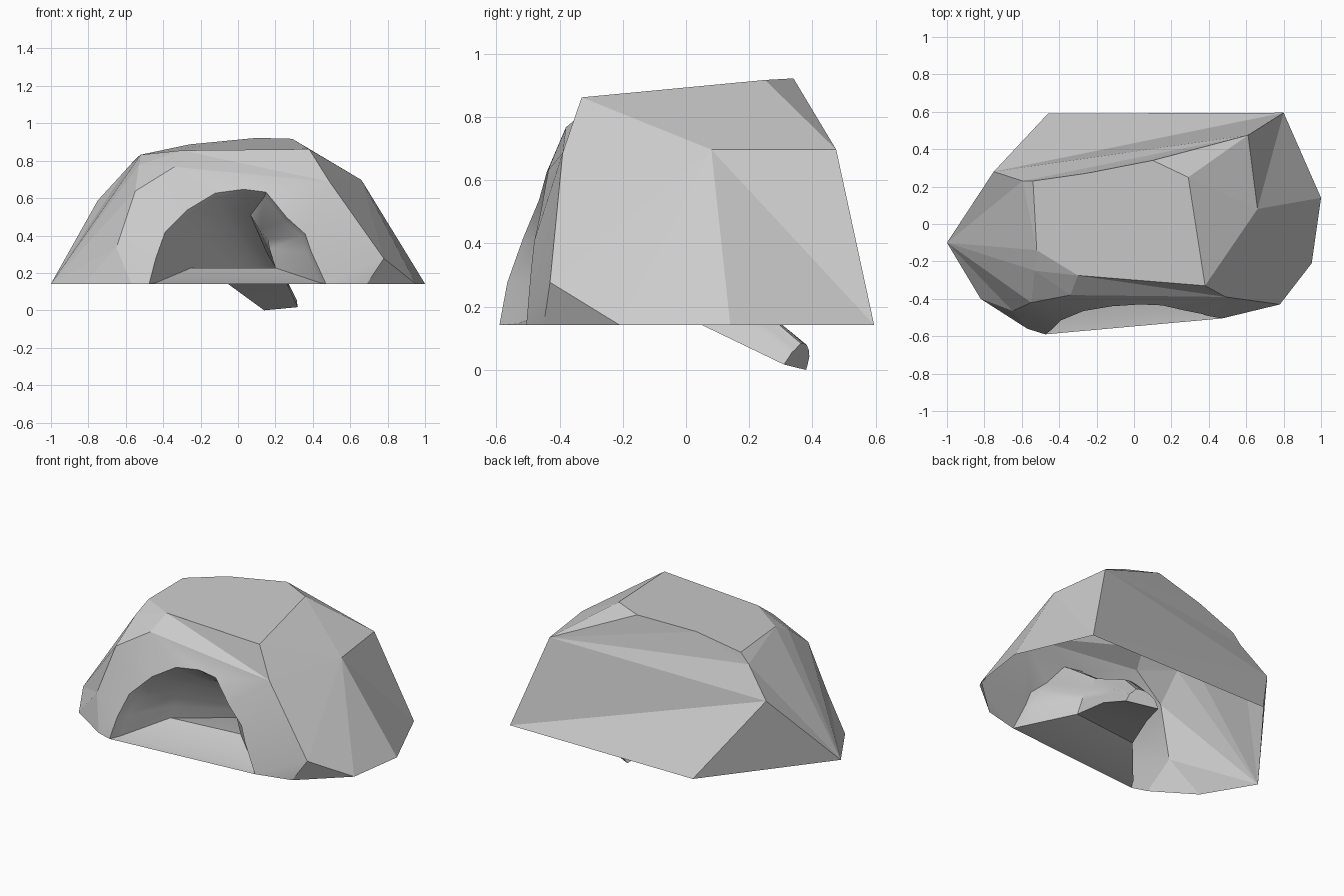
import bpy, bmesh
from mathutils import Vector

if "Cube" in bpy.data.objects:
    bpy.data.objects.remove(bpy.data.objects["Cube"])

G = 0.145  # ground level of the rock shell

# Front contour of the rock, left base to right base
chain = [(-.57, -.56, G), (-.65, -.465, .34), (-.55, -.42, .64), (-.34, -.38, .77),
         (.49, -.39, .69), (.78, -.43, .28), (.69, -.45, G)]
# Remaining rock corners: base, sides, crown
body = {'K': (-.82, -.4, G), 'L': (-1, -.1, G), 'B': (-.46, .59, G), 'R': (.8, .595, G),
        'M': (1, .14, G), 'N': (.95, -.21, G), 'F': (-.75, .28, .59), 'G': (-.595, .23, .76),
        'E': (-.54, .23, .82), 'D': (-.26, .27, .89), 'C': (.1, .34, .925), 'T': (.29, .25, .92),
        'P': (.61, .475, .7), 'Q': (.66, .08, .7), 'A': (.38, -.33, .865),
        'H': (-.3, -.275, .858), 'V': (-.52, -.14, .835), 'W': (-.53, -.25, .78)}
# Rock faces between those corners (digits are front contour points)
faces = ['RFB', 'RPF', 'PGF', 'PDG', 'PCD', 'GDE', 'LBF', 'PTC', 'PQT', 'QAT', 'QPR', 'QRM',
         'QMN', 'AQ4', 'QN5', 'Q54', '5N6', 'HA4', 'H43', 'H3W', 'HWV', 'W32', 'GEV', 'LFG',
         'LGV', 'LVW', 'LW2', 'L21', 'L1K', 'K10', 'EDCTAHV']
# Cave mouth arch
rim = [(-.475, -.59, G), (-.44, -.565, .28), (-.39, -.515, .42), (-.27, -.465, .54), (-.12, -.44, .63),
       (.03, -.43, .65), (.15, -.435, .635), (.26, -.46, .5), (.36, -.48, .41), (.39, -.49, .32),
       (.47, -.505, G)]

# Rock shell, open at the bottom
bm = bmesh.new()
cv = [bm.verts.new(p) for p in chain]
corner = {k: bm.verts.new(p) for k, p in body.items()}
corner.update({str(n): v for n, v in enumerate(cv)})
for f in faces:
    bm.faces.new([corner[c] for c in f])
smooth = []

# Front face: stitch the contour to the cave mouth
rv = [bm.verts.new(p) for p in rim]
i = j = 0
while i < len(cv) - 1 or j < len(rv) - 1:
    step_c = j == len(rv) - 1 or (i < len(cv) - 1 and
             (cv[i + 1].co - rv[j].co).length < (cv[i].co - rv[j + 1].co).length)
    if step_c:
        smooth.append(bm.faces.new((cv[i], cv[i + 1], rv[j])))
        i += 1
    else:
        smooth.append(bm.faces.new((cv[i], rv[j + 1], rv[j])))
        j += 1

# Cave tunnel: arch sections (left foot, right foot, rise) sinking to the back right
sections = [((-.44, -.53, .15), (.44, -.46, .15), (0, .09, .475)),
            ((-.25, -.31, .23), (.2, -.26, .23), (.02, .02, .29)),
            ((-.055, .05, .145), (.26, .04, .15), (0, .06, .17)),
            ((.14, .38, .003), (.32, .31, .02), (.03, .03, .075))]
prev = rv
for left, right, rise in sections:
    l, r, t = Vector(left), Vector(right), Vector(rise)
    ring = [bm.verts.new(l.lerp(r, (x + .475) / .945) + t * ((z - G) / .505)) for x, y, z in rim]
    n = len(ring)
    for k in range(n):
        m = (k + 1) % n
        smooth.append(bm.faces.new((prev[k], prev[m], ring[m], ring[k])))
    prev = ring
bm.faces.new(prev)
bm.faces.index_update()
smooth_ids = {f.index for f in smooth}

# Flat rock faces, softly shaded cave
bmesh.ops.recalc_face_normals(bm, faces=bm.faces[:])
me = bpy.data.meshes.new("cave_rock")
bm.to_mesh(me)
bm.free()
ob = bpy.data.objects.new("cave_rock", me)
bpy.context.collection.objects.link(ob)
bpy.context.view_layer.objects.active = ob
ob.select_set(True)
bpy.ops.object.shade_smooth_by_angle(angle=0.6)
for p in me.polygons:
    p.use_smooth = p.index in smooth_ids
ob.location.z = -min(v.co.z for v in me.vertices)
